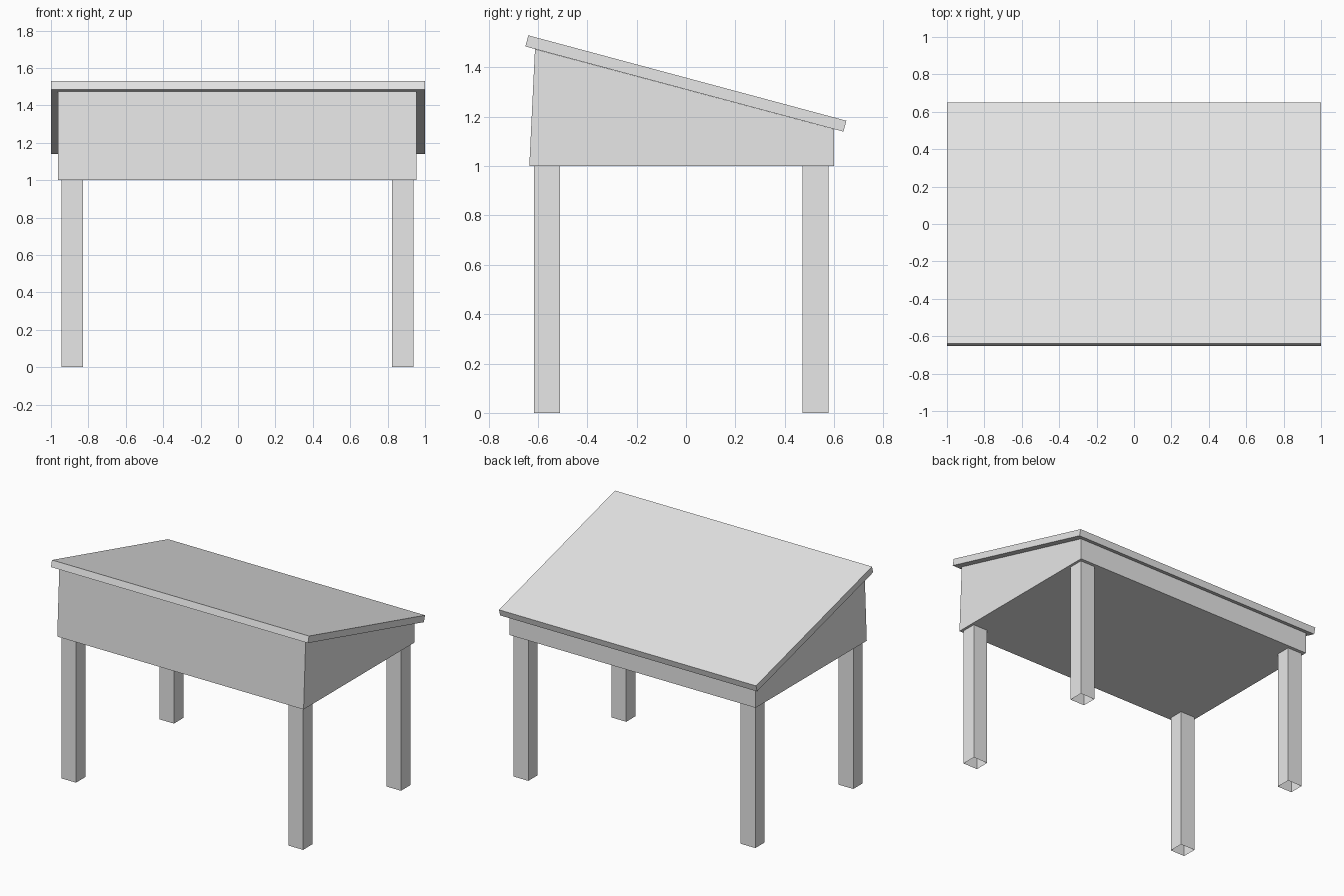
import bpy
import bmesh

cube = bpy.data.objects.get("Cube")
if cube:
    bpy.data.objects.remove(cube)

grey = bpy.data.materials.new("light_grey")
grey.use_nodes = True
grey.diffuse_color = (0.8, 0.8, 0.8, 1)
grey.node_tree.nodes["Principled BSDF"].inputs["Base Color"].default_value = grey.diffuse_color


def extrude_outline(name, outline, offset, capped=True):
    """Sweep a closed outline along an offset, with or without end caps."""
    bm = bmesh.new()
    start = [bm.verts.new(p) for p in outline]
    end = [bm.verts.new([a + b for a, b in zip(p, offset)]) for p in outline]
    n = len(outline)
    for i in range(n):
        j = (i + 1) % n
        bm.faces.new((start[i], start[j], end[j], end[i]))
    if capped:
        bm.faces.new(start[::-1])
        bm.faces.new(end)
    bmesh.ops.recalc_face_normals(bm, faces=bm.faces)
    mesh = bpy.data.meshes.new(name)
    bm.to_mesh(mesh)
    bm.free()
    mesh.materials.append(grey)
    obj = bpy.data.objects.new(name, mesh)
    bpy.context.collection.objects.link(obj)
    return obj


def side_profile(name, points, x0, x1):
    return extrude_outline(name, [(x0, y, z) for y, z in points], (x1 - x0, 0, 0))


# Wedge-shaped desk box with a slightly leaning front
side_profile("desk_box", [(-0.635, 1), (0.6, 1), (0.6, 1.15), (-0.612, 1.474)], -0.962, 0.955)

# Sloping lid that overhangs the box
side_profile("sloping_lid", [(-0.651, 1.485), (0.638, 1.14), (0.65, 1.184), (-0.639, 1.53)], -1, 1)

# Four hollow square legs, open at the ends
half_x, half_y = 0.057, 0.052
for side, x in (("right", -0.887), ("left", 0.88)):
    for end, y in (("front", -0.563), ("back", 0.525)):
        square = [(x + sx * half_x, y + sy * half_y, 0)
                  for sx, sy in ((-1, -1), (1, -1), (1, 1), (-1, 1))]
        extrude_outline(f"{end}_{side}_leg", square, (0, 0, 1), capped=False)
